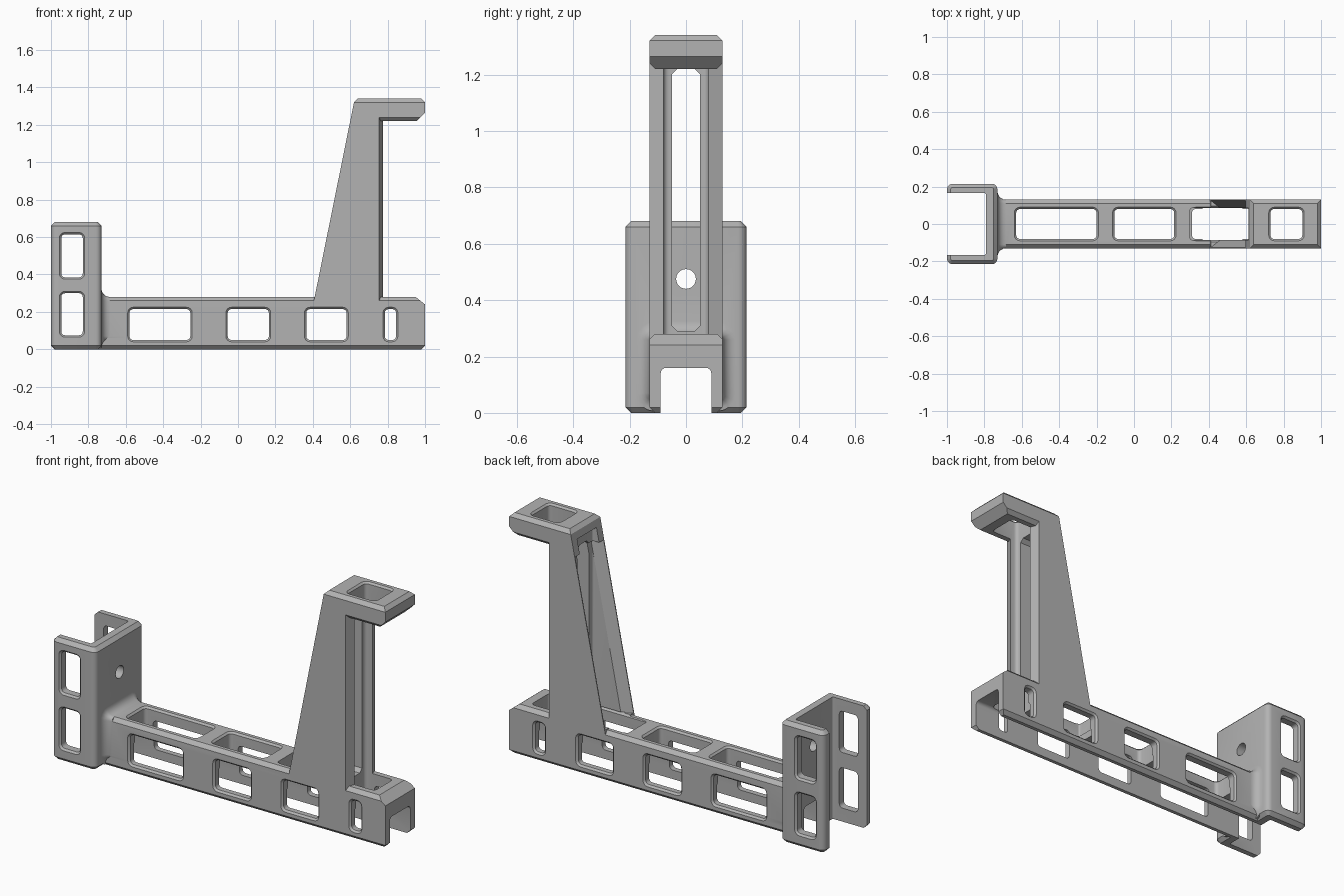
import bpy, bmesh, math

cube = bpy.data.objects.get("Cube")
if cube:
    bpy.data.objects.remove(cube, do_unlink=True)

grey = bpy.data.materials.new("mid_grey")
grey.use_nodes = True
COLOUR = (0.45, 0.45, 0.45, 1)
grey.diffuse_color = COLOUR
grey.node_tree.nodes["Principled BSDF"].inputs["Base Color"].default_value = COLOUR


def place(axis, p, a, b):
    return {"x": (p, a, b), "y": (a, p, b), "z": (a, b, p)}[axis]


def skin(name, rings):
    """Solid through a list of equal-length rings of 3D points."""
    bm = bmesh.new()
    loops = [[bm.verts.new(co) for co in ring] for ring in rings]
    n = len(loops[0])
    for low, high in zip(loops, loops[1:]):
        for i in range(n):
            j = (i + 1) % n
            bm.faces.new((low[i], low[j], high[j], high[i]))
    bm.faces.new(loops[0])
    bm.faces.new(loops[-1])
    bmesh.ops.recalc_face_normals(bm, faces=bm.faces)
    mesh = bpy.data.meshes.new(name)
    bm.to_mesh(mesh)
    bm.free()
    mesh.materials.append(grey)
    ob = bpy.data.objects.new(name, mesh)
    bpy.context.collection.objects.link(ob)
    return ob


def bar(name, axis, a, b, stations, r=0.02, steps=4):
    """Rounded rectangle swept along an axis; stations are (position, growth)."""
    rings = []
    for p, g in stations:
        ring = []
        corners = ((a[1] - r, b[1] - r), (a[0] + r, b[1] - r),
                   (a[0] + r, b[0] + r), (a[1] - r, b[0] + r))
        for k, (ca, cb) in enumerate(corners):
            for s in range(steps + 1):
                t = math.pi / 2 * (k + s / steps)
                ring.append(place(axis, p, ca + (r + g) * math.cos(t), cb + (r + g) * math.sin(t)))
        rings.append(ring)
    return skin(name, rings)


def prism(name, axis, points, lo, hi):
    return skin(name, [[place(axis, p, a, b) for a, b in points] for p in (lo, hi)])


def combine(target, other, operation):
    mod = target.modifiers.new(operation.lower(), "BOOLEAN")
    mod.operation, mod.solver, mod.object = operation, "EXACT", other
    bpy.context.view_layer.objects.active = target
    bpy.ops.object.modifier_apply(modifier=mod.name)
    bpy.data.objects.remove(other, do_unlink=True)


HALF = 0.13


def slope(z):
    """Rear edge of the tower at a given height."""
    return 0.41 + 0.21 * (z - 0.28) / 1.04


# Long beam with chamfered edges
body = bar("bracket_body", "x", (-HALF, HALF), (0, 0.28), [(-0.76, 0), (1, 0)], steps=1)

# Clamp post, curved flare, tower, front edges of its walls, top hook
R = 0.045
flare = [(-0.76, R)] + [(-0.73 + R * (1 - math.cos(t)), R * (1 - math.sin(t)))
                        for t in (math.pi / 2 * i / 5 for i in range(6))]
parts = [
    bar("post", "z", (-1, -0.73), (-0.215, 0.215),
        [(0, -0.02), (0.02, 0), (0.66, 0), (0.68, -0.02)], r=0.03),
    bar("flare", "x", (-HALF, HALF), (0.05, 0.28), flare),
    prism("tower", "y", [(slope(0.24), 0.24), (0.755, 0.24), (0.755, 1.32), (slope(1.32), 1.32)],
          -HALF, HALF),
    prism("tower_front", "z", [(0.7, -HALF), (0.755, -HALF), (0.775, -0.08),
                               (0.775, 0.08), (0.755, HALF), (0.7, HALF)], 0.2, 1.28),
    bar("hook", "x", (-HALF, HALF), (1.22, 1.34), [(0.62, 0), (1, 0)], steps=1),
]
for part in parts:
    combine(body, part, "UNION")

cutters = []

# Sloping ends of the beam and hook
for tri in ([(0.925, 0.30), (1.05, 0.20), (1.05, 0.30)],
            [(0.97, -0.01), (1.01, 0.03), (1.01, -0.01)],
            [(0.945, 1.21), (1.01, 1.275), (1.01, 1.21)],
            [(0.97, 1.35), (1.01, 1.31), (1.01, 1.35)],
            [(0.61, 1.31), (0.65, 1.35), (0.61, 1.35)]):
    cutters.append(prism("end_cut", "y", tri, -0.3, 0.3))

# Underside channel, post cavity and bolt hole
cutters.append(bar("channel", "x", (-0.09, 0.09), (-0.1, 0.16), [(-0.85, 0), (1.1, 0)]))
cutters.append(bar("cavity", "z", (-1.1, -0.79), (-0.165, 0.165), [(-0.1, 0), (0.8, 0)], r=0.01))
cutters.append(bar("bolt_hole", "x", (-0.035, 0.035), (0.44, 0.51), [(-0.85, 0), (-0.7, 0)],
                   r=0.035, steps=6))

# Tower hollow with bevelled rear edges, and the slot through its web
cutters.append(bar("hollow", "z", (0.3, 0.635), (-0.085, 0.085), [(0.2, 0), (1.28, 0)], r=0.01))
cutters.append(skin("rear_bevel", [
    [(slope(z) + dx, y, z) for dx, y in ((-0.05, 0.165), (-0.05, -0.165), (0.05, -0.085), (0.05, 0.085))]
    for z in (0.285, 1.2)]))
cutters.append(bar("slot", "x", (-0.05, 0.05), (0.29, 1.22), [(0.6, 0), (0.8, 0)], steps=1))


# Windows with slightly flared rims
def side_window(x, z, half):
    return bar("window", "y", x, z, [(-half - 0.01, 0.02), (-half + 0.01, 0),
                                     (half - 0.01, 0), (half + 0.01, 0.02)])


for x in ((-0.58, -0.255), (-0.055, 0.165), (0.365, 0.58), (0.785, 0.845)):
    cutters.append(side_window(x, (0.05, 0.215), HALF))
for z in ((0.075, 0.3), (0.385, 0.615)):
    cutters.append(side_window((-0.945, -0.83), z, 0.215))
for x, top in (((-0.63, -0.2), 0.28), ((-0.105, 0.215), 0.28),
               ((0.31, 0.635), 0.28), ((0.73, 0.9), 1.34)):
    cutters.append(bar("top_window", "z", x, (-0.08, 0.08),
                       [(0.1, 0), (top - 0.01, 0), (top + 0.01, 0.02)]))

for cutter in cutters:
    combine(body, cutter, "DIFFERENCE")

bpy.ops.object.select_all(action="DESELECT")
body.select_set(True)
bpy.context.view_layer.objects.active = body
bpy.ops.object.shade_smooth_by_angle(angle=math.radians(30))
